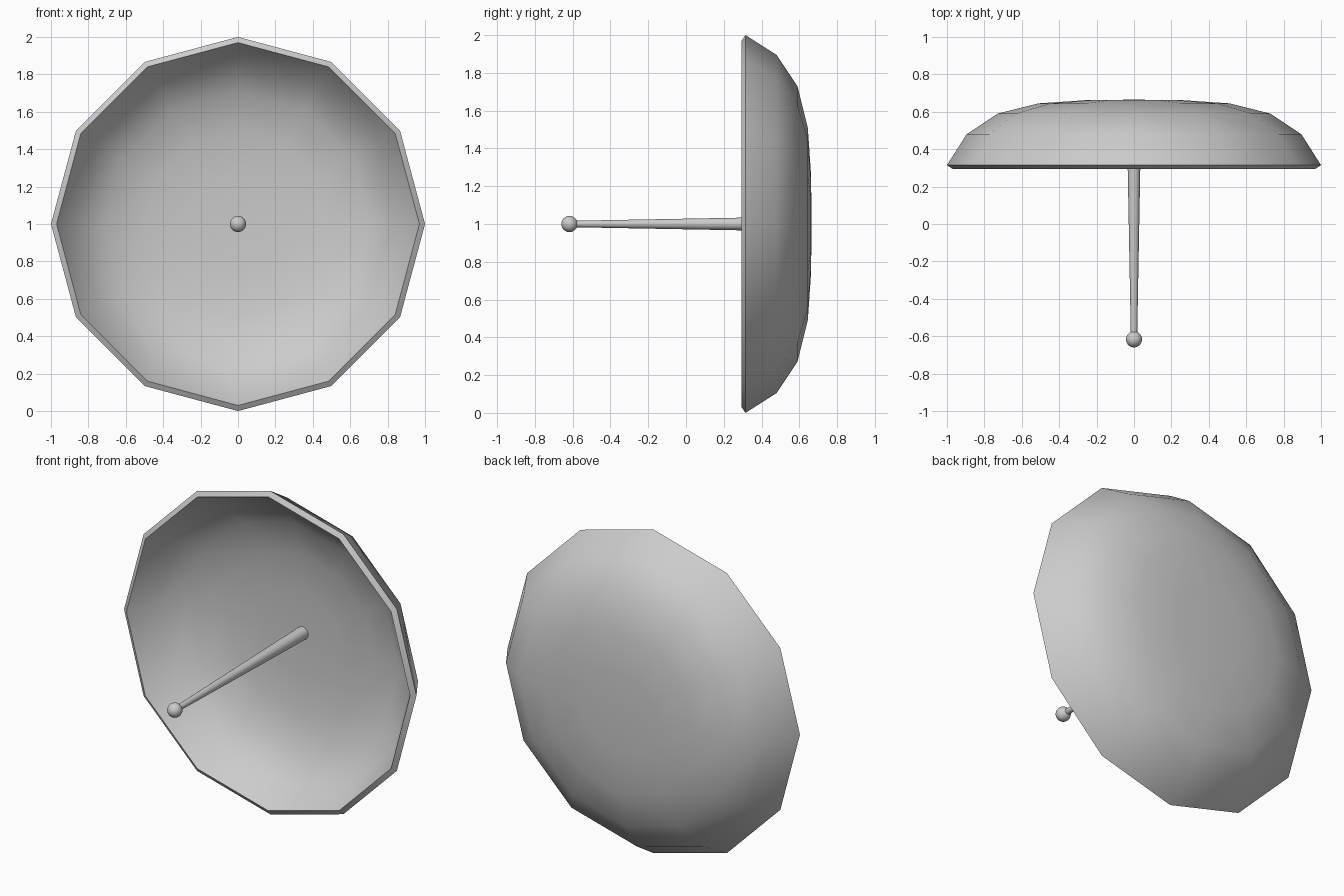
import bpy, math
from mathutils import Vector

old = bpy.data.objects.get("Cube")
if old:
    bpy.data.objects.remove(old, do_unlink=True)

grey = bpy.data.materials.new("light_grey")
grey.use_nodes = True
colour = (0.6, 0.6, 0.6, 1)
grey.diffuse_color = colour
grey.node_tree.nodes["Principled BSDF"].inputs["Base Color"].default_value = colour


def lathe(name, profile, sides):
    """Spin (radius, y) points about the y axis at height 1; radius 0 gives a pole."""
    verts, rings, faces = [], [], []
    for r, y in profile:
        n = sides if r > 0 else 1
        start = len(verts)
        for i in range(n):
            a = math.tau * i / sides
            verts.append(Vector((r * math.sin(a), y, 1 + r * math.cos(a))))
        rings.append([start + i % n for i in range(sides + 1)])
    for a, b in zip(rings, rings[1:]):
        for i in range(sides):
            quad = [a[i], a[i + 1], b[i + 1], b[i]]
            faces.append(list(dict.fromkeys(quad)))
    mesh = bpy.data.meshes.new(name)
    mesh.from_pydata(verts, [], faces)
    mesh.materials.append(grey)
    obj = bpy.data.objects.new(name, mesh)
    bpy.context.collection.objects.link(obj)
    finish(obj)
    return obj


def finish(obj):
    bpy.ops.object.select_all(action='DESELECT')
    obj.select_set(True)
    bpy.context.view_layer.objects.active = obj
    bpy.ops.object.mode_set(mode='EDIT')
    bpy.ops.mesh.select_all(action='SELECT')
    bpy.ops.mesh.normals_make_consistent(inside=False)
    bpy.ops.object.mode_set(mode='OBJECT')
    bpy.ops.object.shade_smooth_by_angle(angle=math.radians(40))


# Twelve-sided bowl with a thin wall: outer shell, rim, inner shell
outer = [(0, 0.665), (0.26, 0.662), (0.51, 0.645), (0.73, 0.59), (0.895, 0.48), (1, 0.315)]
inner = [(0.97, 0.295), (0.87, 0.452), (0.71, 0.558), (0.5, 0.61), (0.26, 0.627), (0, 0.63)]
lathe("dish", outer + inner, 12)

# Tapered feed rod standing on the bowl's centre
lathe("feed_rod", [(0, 0.64), (0.04, 0.64), (0.017, -0.6), (0, -0.6)], 24)

# Ball on the rod's tip
bpy.ops.mesh.primitive_uv_sphere_add(segments=24, ring_count=12, radius=0.043,
                                     location=(0, -0.617, 1))
ball = bpy.context.object
ball.name = "feed_ball"
ball.data.materials.append(grey)
finish(ball)
